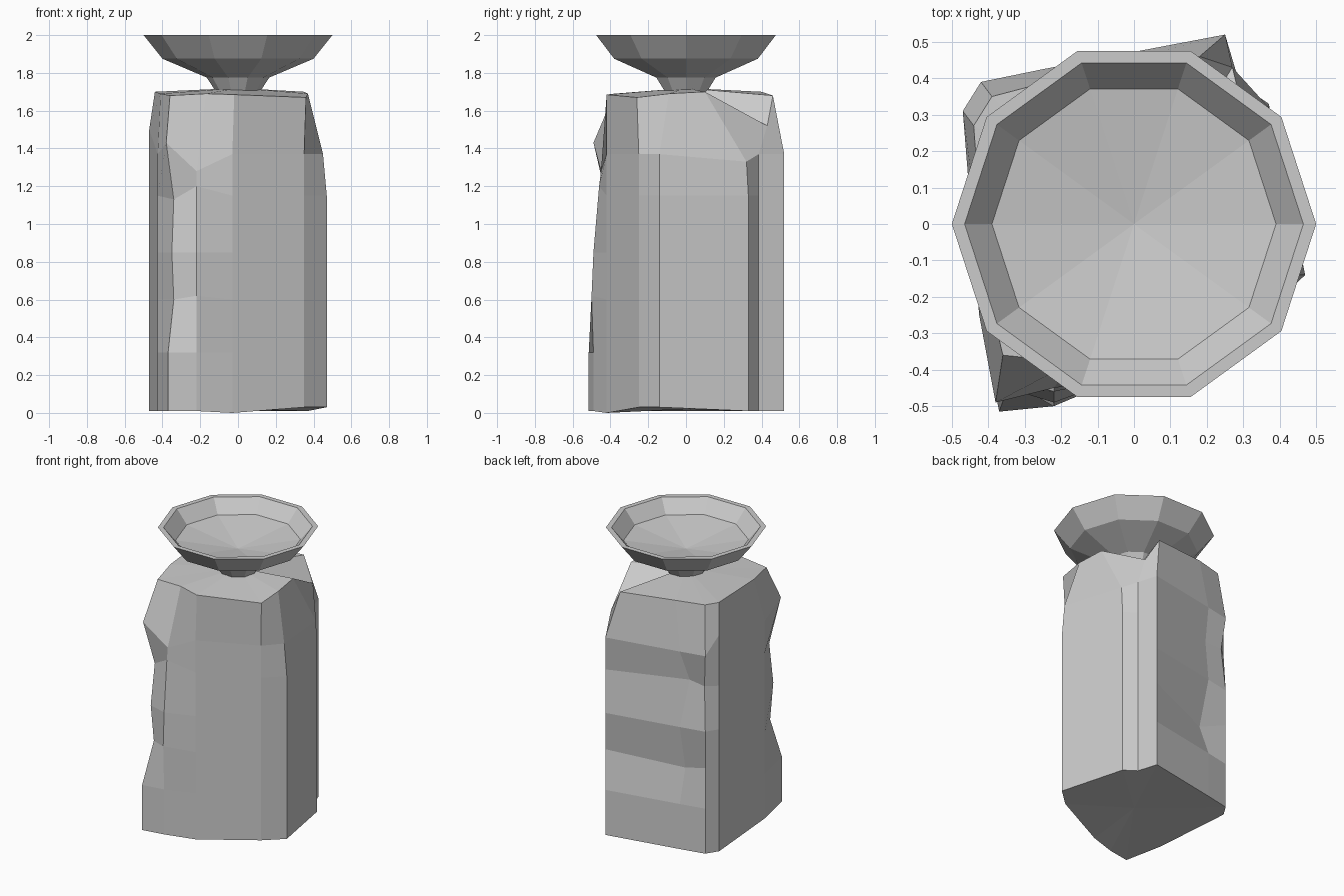
import bpy, bmesh, math

if "Cube" in bpy.data.objects:
    bpy.data.objects.remove(bpy.data.objects["Cube"])


def finish(bm, name):
    bmesh.ops.recalc_face_normals(bm, faces=bm.faces)
    mesh = bpy.data.meshes.new(name)
    bm.to_mesh(mesh)
    bm.free()
    obj = bpy.data.objects.new(name, mesh)
    bpy.context.collection.objects.link(obj)
    return obj


def bridge(bm, low, high):
    n = len(low)
    for i in range(n):
        j = (i + 1) % n
        bm.faces.new((low[i], low[j], high[j], high[i]))


def fan(bm, ring, centre):
    c = bm.verts.new(centre)
    for i in range(len(ring)):
        bm.faces.new((ring[i], ring[(i + 1) % len(ring)], c))


# Rough stone pillar: one outline repeated up the height, with chipped points
outline = [(-.37, -.515), (-.22, -.49), (-.03, -.42), (.35, -.25),
           (.47, -.14), (.37, .33), (.29, .385), (.25, .52),
           (-.25, .425), (-.42, .39), (-.47, .31), (-.425, -.25)]
levels = [0.01, .32, .6, .85, 1.15, 1.37]
chips = {(0, 2): (-.34, -.43, .6), (0, 3): (-.35, -.45, .85),
         (0, 4): (-.34, -.42, 1.13), (0, 5): (-.38, -.49, 1.43),
         (1, 2): (-.22, -.50, .62), (1, 4): (-.22, -.46, 1.2),
         (1, 5): (-.22, -.45, 1.28), (2, 0): (-.03, -.42, 0),
         (3, 0): (.35, -.25, .03), (4, 0): (.47, -.14, .03),
         (4, 5): (.45, -.14, 1.37), (5, 5): (.37, .32, 1.33),
         (8, 2): (-.24, .35, .54), (8, 4): (-.28, .36, 1.16),
         (9, 4): (-.40, .37, 1.15), (10, 5): (-.47, .31, 1.5)}
crown = [(-.36, -.36, 1.68), (-.17, -.38, 1.69), (-.02, -.42, 1.685),
         (.36, -.26, 1.67), (.37, -.09, 1.69), (.35, .1, 1.70),
         (.27, .43, 1.52), (.18, .46, 1.68), (-.2, .40, 1.70),
         (-.39, .35, 1.70), (-.44, .27, 1.70), (-.41, -.15, 1.69)]
bm = bmesh.new()
rings = [[bm.verts.new(chips.get((i, k), (x, y, z)))
          for i, (x, y) in enumerate(outline)] for k, z in enumerate(levels)]
rings.append([bm.verts.new(p) for p in crown])
for low, high in zip(rings, rings[1:]):
    bridge(bm, low, high)
fan(bm, rings[0], (0, 0, .02))
fan(bm, rings[-1], (0, 0, 1.72))
finish(bm, "stone_pillar")

# Ten-sided bowl: foot, outer wall, flat rim, inner wall, sunken floor
profile = [(.11, 1.69), (.165, 1.775), (.40, 1.875), (.50, 2.0),
           (.465, 2.0), (.39, 1.91)]
bm = bmesh.new()
rings = [[bm.verts.new((r * math.cos(math.tau * i / 10),
                        r * math.sin(math.tau * i / 10), z))
          for i in range(10)] for r, z in profile]
for low, high in zip(rings, rings[1:]):
    bridge(bm, low, high)
bm.faces.new(rings[0])
fan(bm, rings[-1], (0, 0, 1.85))
finish(bm, "basin_bowl")
